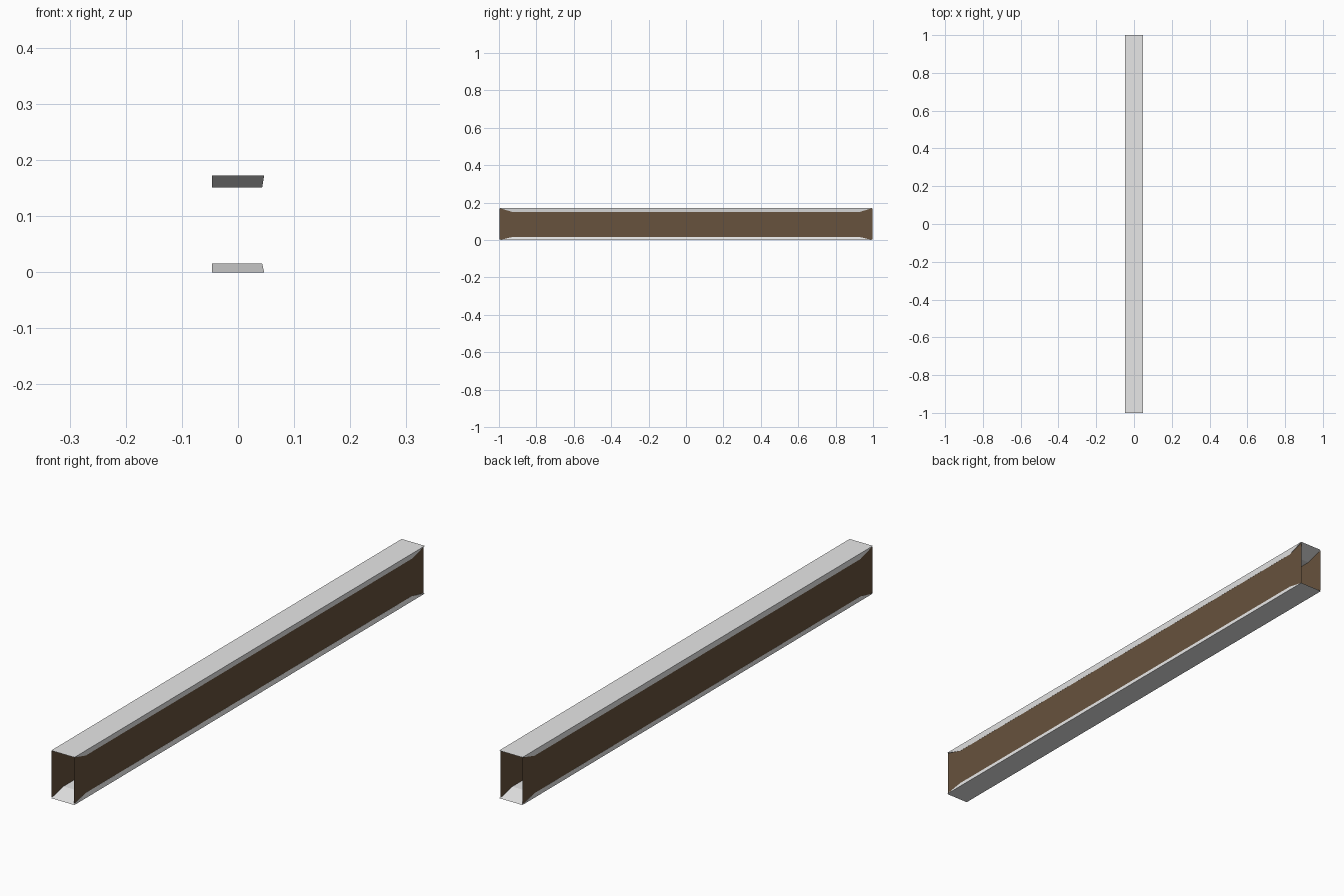
import bpy, bmesh

if "Cube" in bpy.data.objects:
    bpy.data.objects.remove(bpy.data.objects["Cube"])


def material(name, rgb):
    m = bpy.data.materials.new(name)
    m.diffuse_color = (*rgb, 1)
    m.use_nodes = True
    m.node_tree.nodes["Principled BSDF"].inputs["Base Color"].default_value = m.diffuse_color
    return m


grey = material("light grey", (0.8, 0.8, 0.8))
brown = material("dark brown", (0.135, 0.085, 0.047))


def mesh_object(name, verts, faces, mat):
    bm = bmesh.new()
    vs = [bm.verts.new(v) for v in verts]
    for f in faces:
        bm.faces.new([vs[i] for i in f])
    bmesh.ops.recalc_face_normals(bm, faces=bm.faces)
    me = bpy.data.meshes.new(name)
    bm.to_mesh(me)
    bm.free()
    me.materials.append(mat)
    ob = bpy.data.objects.new(name, me)
    bpy.context.collection.objects.link(ob)
    return ob


def ring(x0, x1, y, z):
    return [(x0, -y, z), (x1, -y, z), (x1, y, z), (x0, y, z)]


# Rails: shallow slabs whose edges taper toward the inside of the beam
SIDES = [(0, 1, 2, 3), (7, 6, 5, 4)] + [(i, (i + 1) % 4, (i + 1) % 4 + 4, i + 4) for i in range(4)]
for name, outer, inner in (("top_rail", 0.172, 0.151), ("bottom_rail", 0.0, 0.016)):
    mesh_object(name, ring(-0.0465, 0.0465, 1.0, outer) + ring(-0.046, 0.043, 0.93, inner), SIDES, grey)

# Side panels: thin sheets between the rails, ends left open
for name, x in (("left_panel", -0.0458), ("right_panel", 0.0427)):
    corners = [(x, -0.998, 0.003), (x, 0.998, 0.003), (x, 0.998, 0.169), (x, -0.998, 0.169)]
    mesh_object(name, corners, [(0, 1, 2, 3) if x > 0 else (3, 2, 1, 0)], brown)
